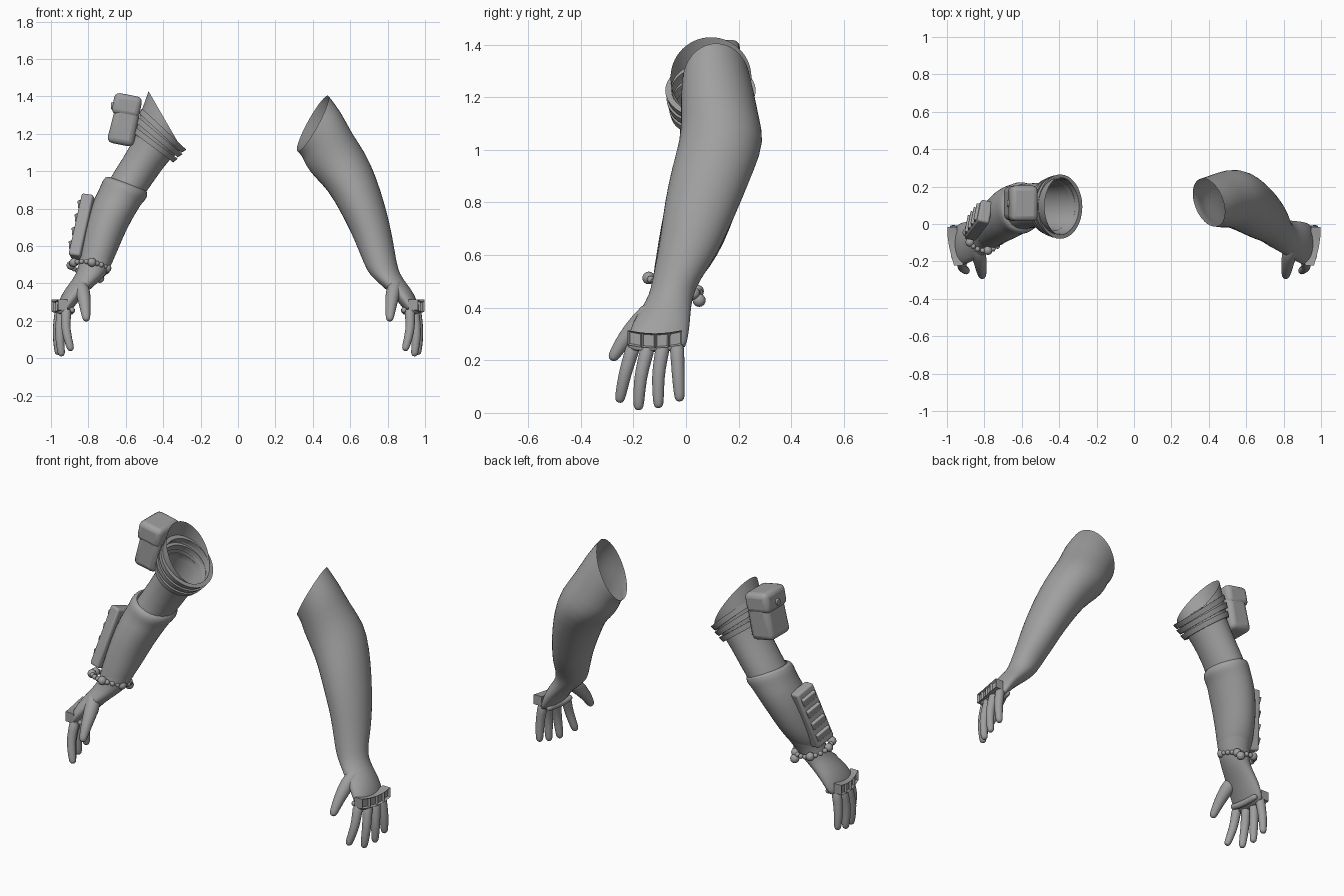
import bpy, bmesh, math
from mathutils import Vector, Matrix

if "Cube" in bpy.data.objects:
    bpy.data.objects.remove(bpy.data.objects["Cube"])

grey = bpy.data.materials.new("mid grey")
grey.diffuse_color = (0.35, 0.35, 0.35, 1)
grey.use_nodes = True
grey.node_tree.nodes["Principled BSDF"].inputs["Base Color"].default_value = grey.diffuse_color


# Shared helpers: shapes are described on the +x side, s = -1 mirrors them
def make(bm, name, s=1, subsurf=0, angle=40, bevel=0):
    for v in bm.verts:
        v.co.x *= s
    bmesh.ops.recalc_face_normals(bm, faces=bm.faces)
    me = bpy.data.meshes.new(name)
    bm.to_mesh(me)
    bm.free()
    ob = bpy.data.objects.new(name, me)
    bpy.context.collection.objects.link(ob)
    me.materials.append(grey)
    if bevel:
        m = ob.modifiers.new("bevel", 'BEVEL')
        m.width, m.segments = bevel, 3
    if subsurf:
        ob.modifiers.new("smooth", 'SUBSURF').levels = subsurf
        ob.modifiers["smooth"].render_levels = subsurf
    bpy.ops.object.select_all(action='DESELECT')
    ob.select_set(True)
    bpy.context.view_layer.objects.active = ob
    bpy.ops.object.shade_smooth_by_angle(angle=math.radians(angle))
    return ob


def loft(bm, rings, n=20, cap_start=False, cap_end=True, closed=False):
    """rings: (centre, u half-axis vector, v half-axis vector)"""
    loops = [[bm.verts.new(c + u * math.cos(k * math.tau / n) + v * math.sin(k * math.tau / n))
              for k in range(n)] for c, u, v in rings]
    pairs = list(zip(loops, loops[1:])) + ([(loops[-1], loops[0])] if closed else [])
    for p, q in pairs:
        for k in range(n):
            bm.faces.new((p[k], p[(k + 1) % n], q[(k + 1) % n], q[k]))
    if cap_start:
        bm.faces.new(loops[0])
    if cap_end:
        bm.faces.new(loops[-1])


def ring(x, y, z, a, b, tilt=0, yaw=0):
    t = math.radians(tilt)
    return (Vector((x, y, z)), Vector((math.cos(t), 0, math.sin(t))) * a,
            Vector((-yaw, 1, 0)).normalized() * b)


def tube(bm, pts, radii, n=10):
    pts = [Vector(p) for p in pts]
    rings = []
    for i, p in enumerate(pts):
        d = (pts[min(i + 1, len(pts) - 1)] - pts[max(i - 1, 0)]).normalized()
        u = d.cross(Vector((0.3, 1, 0.1))).normalized()
        if abs(d.y) > 0.9:
            u = d.cross(Vector((1, 0, 0))).normalized()
        rings.append((p, u * radii[i], d.cross(u) * radii[i]))
    # rounded tip
    c, u, v = rings[-1]
    d = (pts[-1] - pts[-2]).normalized()
    r = radii[-1]
    rings += [(c + d * r * 0.6, u * 0.8, v * 0.8), (c + d * r, u * 0.4, v * 0.4)]
    loft(bm, rings, n, cap_start=True)


def box(bm, centre, size, rot):
    m = Matrix.Translation(centre) @ rot.to_4x4() @ Matrix.Diagonal((*size, 1))
    return bmesh.ops.create_cube(bm, size=1, matrix=m)["verts"]


# Forearm and hand rings, common to both arms
forearm = [ring(.705, .035, .70, .11, .13, 5), ring(.735, .005, .60, .10, .115),
           ring(.763, -.04, .50, .088, .09), ring(.783, -.055, .45, .083, .085)]
hand = [ring(.828, -.075, .40, .074, .094), ring(.885, -.095, .34, .062, .112),
        ring(.925, -.11, .27, .044, .116), ring(.943, -.115, .23, .032, .110)]

# Bare arm, open at the shoulder
bm = bmesh.new()
loft(bm, [ring(.40, .115, 1.255, .172, .135, 62, .25), ring(.448, .12, 1.20, .158, .145, 50, .2),
          ring(.485, .13, 1.115, .152, .15, 35, .1), ring(.545, .138, 1.035, .153, .163, 26),
          ring(.61, .105, .935, .135, .16, 15), ring(.665, .065, .805, .123, .147, 7)]
     + forearm + hand)
make(bm, "bare_arm", 1, 1, 80)

# Other arm: slimmer upper arm emerging from the cuff
bm = bmesh.new()
loft(bm, [ring(.43, .095, 1.17, .125, .135, 41), ring(.485, .10, 1.08, .106, .122, 28),
          ring(.555, .10, .975, .107, .12, 20), ring(.61, .09, .89, .105, .125, 15),
          ring(.665, .065, .80, .113, .13, 7)] + forearm + hand)
make(bm, "sleeved_arm", -1, 1, 80)

# Forearm guard with a rolled elbow rim
bm = bmesh.new()
loft(bm, [ring(.592, .09, .935, .104, .118, 20), ring(.597, .088, .93, .122, .136, 20),
          ring(.606, .085, .90, .130, .142, 20), ring(.628, .08, .865, .122, .136, 16),
          ring(.658, .067, .815, .125, .143, 9), ring(.707, .035, .70, .113, .134, 5),
          ring(.737, .005, .60, .104, .119), ring(.762, -.035, .51, .092, .094),
          ring(.764, -.038, .505, .08, .08)], cap_end=False)
make(bm, "forearm_guard", -1, 1, 60)

# Shoulder sleeve, open at the top
bm = bmesh.new()
loft(bm, [ring(.39, .095, 1.275, .178, .155, 60), ring(.405, .095, 1.235, .158, .152, 51),
          ring(.43, .095, 1.185, .138, .145, 41), ring(.455, .095, 1.13, .118, .13, 34)], 28, cap_end=False)
make(bm, "shoulder_sleeve", -1, 1, 80)

# Straps wrapped round the shoulder sleeve
for i, (x, z, a, b, t) in enumerate([(.405, 1.215, .150, .160, 43), (.425, 1.18, .143, .155, 40),
                                     (.445, 1.14, .130, .145, 37)]):
    bm = bmesh.new()
    tr = math.radians(t)
    n = Vector((-math.sin(tr), 0, math.cos(tr))) * .015
    rings = []
    for side, grow in ((-1, -.012), (-1, .004), (1, .012), (1, -.012)):
        c, u, v = ring(x, .093, z, a + grow, b + grow, t)
        rings.append((c + n * side, u, v))
    loft(bm, rings, 36, cap_end=False, closed=True)
    make(bm, f"shoulder_strap_{i + 1}", -1)

# Pouch, flap and stud on the shoulder
lean = Matrix.Rotation(math.radians(-11), 3, 'Y')
bm = bmesh.new()
for v in box(bm, (.607, .11, 1.27), (.145, .18, .26), lean):
    if v.co.x > .62 and v.co.z > 1.3:
        v.co.x -= .015
make(bm, "pouch", -1, bevel=.03)
bm = bmesh.new()
box(bm, (.594, .11, 1.352), (.15, .19, .115), lean)
make(bm, "pouch_flap", -1, bevel=.028)
bm = bmesh.new()
m = Matrix.Translation((.664, .11, 1.35)) @ Matrix.Rotation(math.radians(90), 4, 'Y')
bmesh.ops.create_cone(bm, cap_ends=True, segments=16, radius1=.022, radius2=.018, depth=.03, matrix=m)
make(bm, "pouch_stud", -1)

# Ribbed device along the outside of the forearm
along = Vector((-.075, .10, .34)).normalized()
out = Vector((1, .25, .15))
out = (out - along * out.dot(along)).normalized()
rot = Matrix((out, along.cross(out), along)).transposed()
mid = Vector((.83, .02, .697))
bm = bmesh.new()
box(bm, mid, (.065, .125, .35), rot)
make(bm, "forearm_device", -1, bevel=.012)
bm = bmesh.new()
for k in range(4):
    p = mid + along * (-.115 + .077 * k) + out * .033
    box(bm, p, (.022, .095, .045), rot @ Matrix.Rotation(math.radians(16), 3, 'Y'))
make(bm, "device_ribs", -1, bevel=.005)

# Beaded bracelet with a hanging bead
bm = bmesh.new()
for k in range(22):
    a = k * math.tau / 22
    p = Vector((.795 + .098 * math.cos(a), -.045 + .098 * math.sin(a), .485 - .03 * math.sin(a)))
    p.z += .012 * math.cos(a)
    r = .024 if k % 4 == 0 else .014
    bmesh.ops.create_uvsphere(bm, u_segments=12, v_segments=8, radius=r, matrix=Matrix.Translation(p))
bmesh.ops.create_uvsphere(bm, u_segments=12, v_segments=8, radius=.025,
                          matrix=Matrix.Translation((.74, .05, .428)))
make(bm, "bead_bracelet", -1)

# Fingers, thumb and knuckle grip on both hands
for s, side in ((1, "bare"), (-1, "sleeved")):
    # base, middle joint and tip of each finger
    for name, base, joint, tip in (
            ("index", (.918, -.195, .27), (.922, -.232, .15), (.897, -.25, .06)),
            ("middle", (.94, -.14, .27), (.957, -.175, .13), (.945, -.18, .032)),
            ("ring", (.95, -.085, .27), (.968, -.107, .14), (.962, -.105, .04)),
            ("little", (.95, -.035, .27), (.968, -.03, .15), (.966, -.025, .065))):
        bm = bmesh.new()
        tube(bm, [base, Vector(base).lerp(Vector(joint), .5), joint, tip], [.032, .027, .026, .022])
        make(bm, f"{side}_{name}_finger", s, 1, 80)
    bm = bmesh.new()
    tube(bm, [(.85, -.11, .41), (.826, -.17, .35), (.818, -.235, .28), (.812, -.272, .22)],
         [.042, .043, .032, .024])
    make(bm, f"{side}_thumb", s, 1, 80)

    # curved knuckle plate with four sunken panels
    bm = bmesh.new()
    rows = []
    for k in range(5):
        f = k / 4
        x = .962 + .036 * math.sin(f * math.pi * .55)
        y, z = -.222 + .207 * f, .286 - .012 * math.sin(f * math.pi)
        rows.append([bm.verts.new((x + dx, y, z + dz)) for dx, dz in
                     ((0, .028), (0, -.028), (-.05, -.028), (-.05, .028))])
    panels = []
    for p, q in zip(rows, rows[1:]):
        for j in range(4):
            fc = bm.faces.new((p[j], p[(j + 1) % 4], q[(j + 1) % 4], q[j]))
            if j == 0:
                panels.append(fc)
    bm.faces.new(rows[0])
    bm.faces.new(rows[-1])
    bmesh.ops.recalc_face_normals(bm, faces=bm.faces)
    bmesh.ops.inset_individual(bm, faces=panels, thickness=.009, depth=-.012)
    make(bm, f"{side}_knuckle_plate", s, angle=30)
    # bar held across the palm
    bm = bmesh.new()
    tube(bm, [(.885, -.21, .262), (.892, -.15, .25), (.90, -.09, .25), (.905, -.03, .255)], [.019] * 4)
    make(bm, f"{side}_palm_bar", s, 1, 60)
